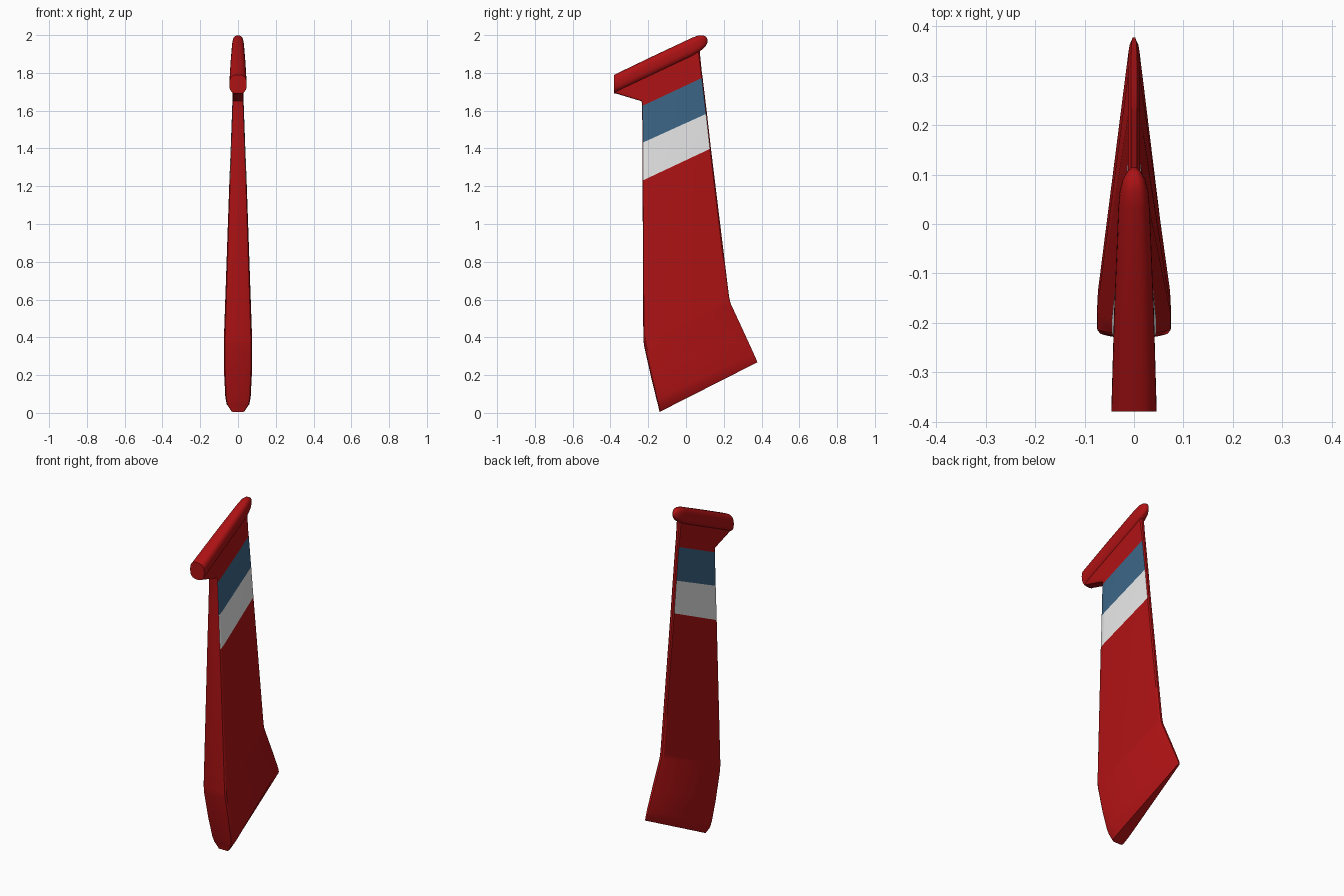
import bpy, bmesh, math

if "Cube" in bpy.data.objects:
    bpy.data.objects.remove(bpy.data.objects["Cube"])


def material(name, rgb):
    m = bpy.data.materials.new(name)
    m.diffuse_color = (*rgb, 1)
    m.use_nodes = True
    m.node_tree.nodes["Principled BSDF"].inputs["Base Color"].default_value = m.diffuse_color
    return m


RED = material("red paint", (0.42, 0.006, 0.007))
WHITE = material("white paint", (0.9, 0.9, 0.9))
BLUE = material("blue paint", (0.045, 0.13, 0.235))


def loft(name, rings, strip_colours, angle):
    """Skin closed rings in order; strip_colours gives side colour per strip."""
    bm = bmesh.new()
    loops = [[bm.verts.new(p) for p in ring] for ring in rings]
    n = len(loops[0])
    strips = {}
    for i, (a, b) in enumerate(zip(loops, loops[1:])):
        for k in range(n):
            f = bm.faces.new((a[k], a[(k + 1) % n], b[(k + 1) % n], b[k]))
            strips[f] = i
    bm.faces.new(loops[0])
    bm.faces.new(loops[-1])
    bmesh.ops.recalc_face_normals(bm, faces=bm.faces[:])
    # stripes only on the broad sides, edges stay red
    for f, i in strips.items():
        if abs(f.normal.x) > 0.85:
            f.material_index = strip_colours.get(i, 0)
    me = bpy.data.meshes.new(name)
    bm.to_mesh(me)
    bm.free()
    for m in (RED, WHITE, BLUE):
        me.materials.append(m)
    ob = bpy.data.objects.new(name, me)
    bpy.context.collection.objects.link(ob)
    bpy.ops.object.select_all(action='DESELECT')
    ob.select_set(True)
    bpy.context.view_layer.objects.active = ob
    bpy.ops.object.shade_smooth_by_angle(angle=math.radians(angle))
    return ob


def fin_ring(yf, zf, yb, zb, wf, wb):
    """Wedge section: blunt rounded front, thin rounded back."""
    half = [(0, wf * 0.75), (0.008, wf * 0.92), (0.025, wf), (0.1, wf),
            (0.985, wb), (1, wb * 0.5)]
    pts = half + [(t, -w) for t, w in reversed(half)]
    return [(w, yf + (yb - yf) * t, zf + (zb - zf) * t) for t, w in pts]


# Tall fin: front y, z, back y, z, half width at front and back
fin_rows = [
    (-0.14, 0.005, 0.378, 0.268, 0.036, 0.005),
    (-0.148, 0.04, 0.37, 0.288, 0.06, 0.009),
    (-0.157, 0.075, 0.358, 0.315, 0.067, 0.011),
    (-0.185, 0.19, 0.31, 0.42, 0.073, 0.012),
    (-0.222, 0.355, 0.236, 0.58, 0.075, 0.012),
    (-0.226, 0.39, 0.228, 0.615, 0.074, 0.012),
    (-0.23, 1.23, 0.132, 1.40, 0.045, 0.012),
    (-0.231, 1.43, 0.111, 1.585, 0.037, 0.012),
    (-0.232, 1.625, 0.088, 1.775, 0.03, 0.012),
    (-0.235, 1.65, 0.083, 1.81, 0.029, 0.012),
    (-0.375, 1.692, 0.074, 1.90, 0.028, 0.014),
    (-0.372, 1.72, 0.07, 1.94, 0.028, 0.014),
]
loft("fin", [fin_ring(*r) for r in fin_rows], {6: 1, 7: 2}, 30)


def cap_ring(y, z, w, h, n=32):
    """Squarish oval section."""
    def s(v):
        return math.copysign(abs(v) ** 0.75, v)
    return [(w * s(math.cos(2 * math.pi * k / n)), y,
             z + h * s(math.sin(2 * math.pi * k / n))) for k in range(n)]


# Sloping fairing on the fin tip: y, z, half width, half height
cap_rows = [
    (-0.38, 1.74, 0.046, 0.05),
    (-0.17, 1.841, 0.04, 0.05),
    (0.03, 1.936, 0.032, 0.049),
    (0.065, 1.953, 0.029, 0.045),
    (0.09, 1.963, 0.023, 0.036),
    (0.106, 1.968, 0.014, 0.023),
    (0.114, 1.97, 0.005, 0.008),
]
loft("tip_fairing", [cap_ring(*r) for r in cap_rows], {}, 50)
